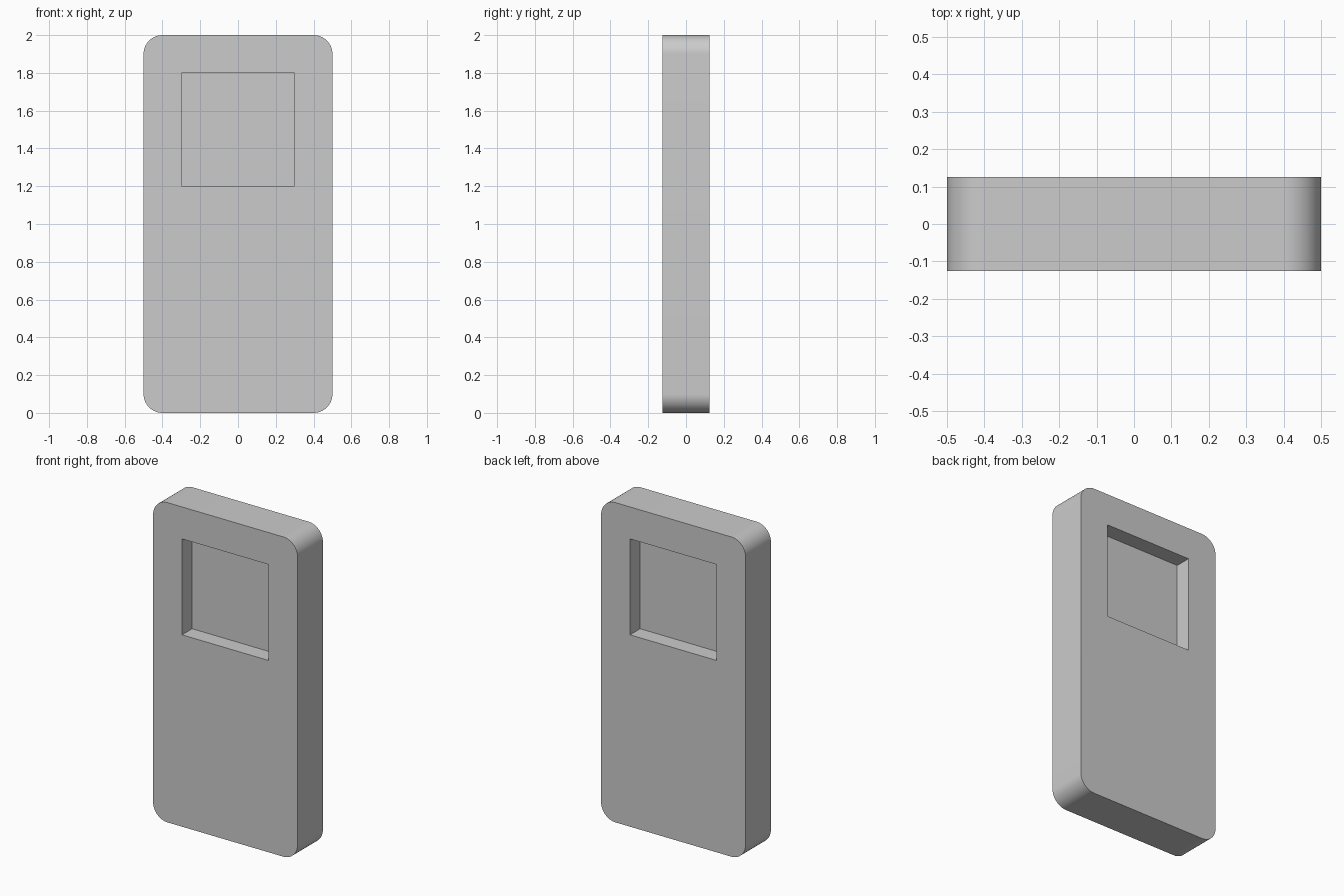
import bpy
import bmesh
import math
from mathutils import Matrix, Vector

cube = bpy.data.objects.get("Cube")
if cube:
    bpy.data.objects.remove(cube, do_unlink=True)

# Single plain grey
grey = bpy.data.materials.new("plain grey")
grey.use_nodes = True
colour = (0.6, 0.6, 0.6, 1)
grey.diffuse_color = colour
grey.node_tree.nodes["Principled BSDF"].inputs["Base Color"].default_value = colour

WIDTH, DEPTH, HEIGHT, RADIUS = 1.0, 0.25, 2.0, 0.1
WINDOW, RECESS, WINDOW_Z = 0.6, 0.1, 1.5


def box(name, size, centre):
    bm = bmesh.new()
    bmesh.ops.create_cube(bm, size=1, matrix=Matrix.Translation(centre) @ Matrix.Diagonal((*size, 1)))
    mesh = bpy.data.meshes.new(name)
    bm.to_mesh(mesh)
    bm.free()
    mesh.materials.append(grey)
    obj = bpy.data.objects.new(name, mesh)
    bpy.context.collection.objects.link(obj)
    return obj


# Slab with its four front-to-back edges rounded
body = box("body", (WIDTH, DEPTH, HEIGHT), (0, 0, HEIGHT / 2))
bm = bmesh.new()
bm.from_mesh(body.data)
corners = [e for e in bm.edges
           if abs((e.verts[0].co - e.verts[1].co).normalized().dot(Vector((0, 1, 0)))) > 0.9]
bmesh.ops.bevel(bm, geom=corners, offset=RADIUS, segments=16, profile=0.5, affect='EDGES')
bm.to_mesh(body.data)
bm.free()

# Square recess on the front and on the back, leaving a thin wall between
for side, sign in (("front", -1), ("back", 1)):
    cutter = box(side + "_recess_cutter", (WINDOW, RECESS * 2, WINDOW),
                 (0, sign * DEPTH / 2, WINDOW_Z))
    cutter.hide_render = True
    cutter.hide_set(True)
    cut = body.modifiers.new(side + " recess", 'BOOLEAN')
    cut.operation = 'DIFFERENCE'
    cut.solver = 'EXACT'
    cut.object = cutter

# Apply the cuts, then smooth the round corners only
bpy.context.view_layer.objects.active = body
body.select_set(True)
for modifier in list(body.modifiers):
    bpy.ops.object.modifier_apply(modifier=modifier.name)
bpy.ops.object.shade_smooth_by_angle(angle=math.radians(30))
